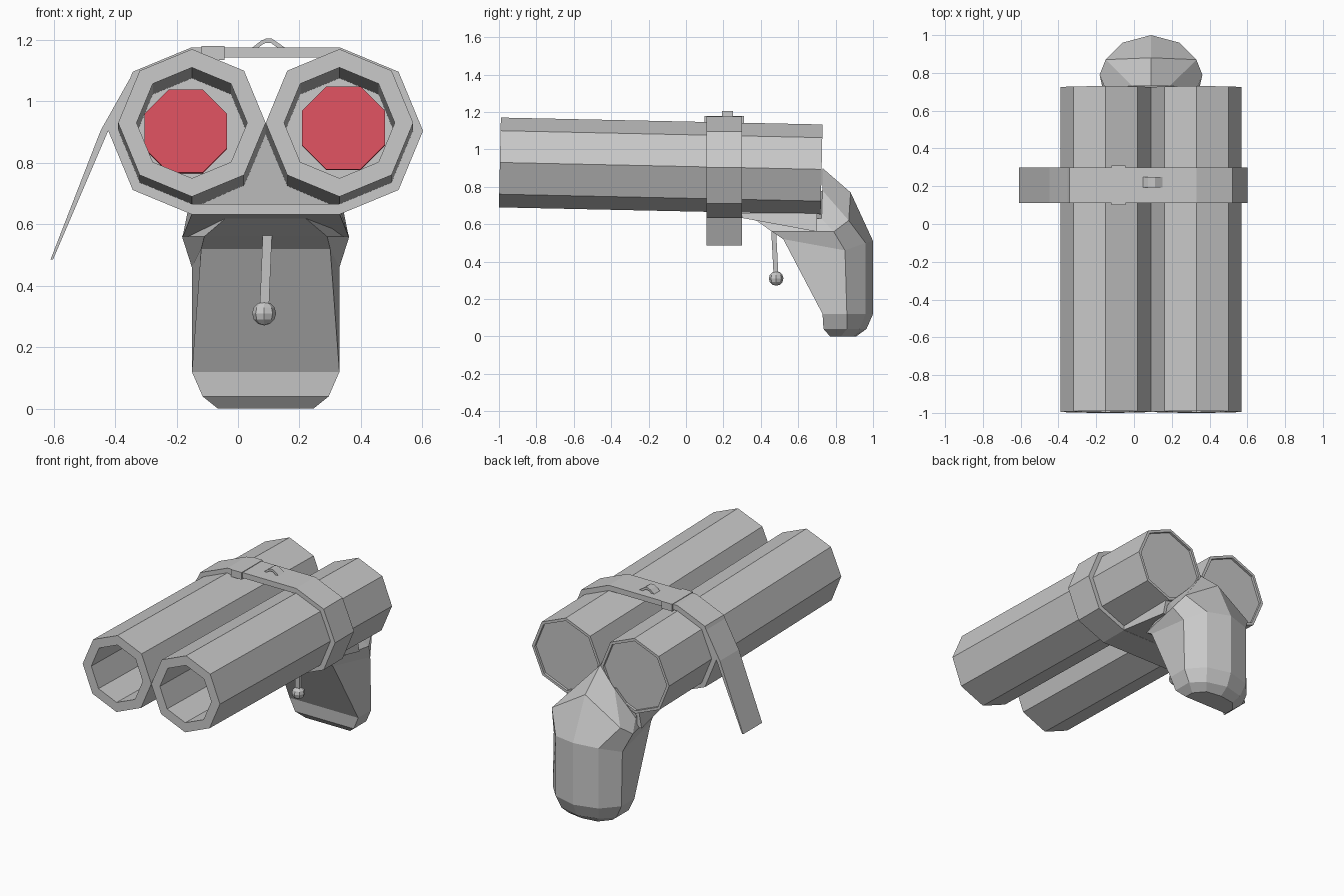
import bpy, bmesh, math
from mathutils import Vector, Matrix

if "Cube" in bpy.data.objects:
    bpy.data.objects.remove(bpy.data.objects["Cube"])


def material(name, rgb):
    m = bpy.data.materials.new(name)
    m.diffuse_color = (*rgb, 1)
    m.use_nodes = True
    m.node_tree.nodes["Principled BSDF"].inputs["Base Color"].default_value = m.diffuse_color
    return m


GREY = material("grey metal", (0.58, 0.58, 0.58))
RED = material("red warhead", (0.75, 0.085, 0.12))
CX = 0.09          # middle of the weapon in x
SLOPE = 0.0215     # barrels drop slightly towards the back


def finish(name, bm, mat):
    bmesh.ops.recalc_face_normals(bm, faces=bm.faces)
    me = bpy.data.meshes.new(name)
    bm.to_mesh(me)
    bm.free()
    me.materials.append(mat)
    ob = bpy.data.objects.new(name, me)
    bpy.context.collection.objects.link(ob)
    return ob


def loft(name, rings, mat):
    """Skin equal-length closed rings and cap both ends."""
    bm = bmesh.new()
    vs = [[bm.verts.new(p) for p in ring] for ring in rings]
    n = len(vs[0])
    for a, b in zip(vs, vs[1:]):
        for i in range(n):
            j = (i + 1) % n
            bm.faces.new((a[i], a[j], b[j], b[i]))
    bm.faces.new(vs[0])
    bm.faces.new(vs[-1])
    return finish(name, bm, mat)


def axis_ring(cx, r, y, turn=0.0, dz=0.0):
    """Octagon square to the sloping barrel axis."""
    pts = []
    for i in range(8):
        a = math.radians(45 * i + turn)
        z = r * math.sin(a)
        pts.append((cx + r * math.cos(a), y + 0.005 - SLOPE * z * -1,
                    0.93 - SLOPE * (y + 1) + z + dz))
    return pts


def ribbon(name, outer, inner, y0, y1, closed):
    """Flat band: outer and inner xz paths extruded along y."""
    bm = bmesh.new()
    rows = [[bm.verts.new((x, y, z)) for x, z in path]
            for path, y in ((outer, y0), (outer, y1), (inner, y1), (inner, y0))]
    n = len(outer)
    for i in range(n if closed else n - 1):
        j = (i + 1) % n
        for k in range(4):
            a, b = rows[k], rows[(k + 1) % 4]
            bm.faces.new((a[i], a[j], b[j], b[i]))
    if not closed:
        bm.faces.new([r[0] for r in rows])
        bm.faces.new([r[-1] for r in rows])
    return finish(name, bm, GREY)


# Two hollow octagonal barrels, each with a warhead deep inside
for side, cx, rx, dz in (("left", -0.15, -0.17, 0.005), ("right", 0.33, 0.343, 0.015)):
    profile = [(0.222, 0.705), (0.222, 0.72), (0.24, 0.72), (0.24, -1.0),
               (0.18, -1.0), (0.18, 0.6)]
    loft(side + "_barrel", [axis_ring(cx, r, y) for r, y in profile], GREY)
    loft(side + "_warhead", [axis_ring(rx, 0.146, y, 22.5, dz) for y in (0.45, 0.59)], RED)

# Strap wrapped around both barrels
BZ = 0.904


def wrap(r):
    pts = []
    for i in range(-2, 3):
        a = math.radians(45 * i)
        pts.append((0.33 + r * math.cos(a), BZ + r * math.sin(a)))
    for i in range(2, 7):
        a = math.radians(45 * i)
        pts.append((-0.15 + r * math.cos(a), BZ + r * math.sin(a)))
    return pts


ribbon("strap", wrap(0.272), wrap(0.238), 0.11, 0.30, True)

# Loose strap end hanging off the left
ribbon("strap_tail", [(-0.34, 1.095), (-0.447, 0.905), (-0.61, 0.485)],
       [(-0.325, 1.085), (-0.424, 0.90), (-0.602, 0.485)], 0.11, 0.30, False)

# Buckle block and small raised prong
bm = bmesh.new()
bmesh.ops.create_cube(bm, size=1, matrix=Matrix.Translation((-0.082, 0.205, 1.157))
                      @ Matrix.Diagonal((0.075, 0.21, 0.045, 1)))
finish("buckle", bm, GREY)
ribbon("buckle_prong",
       [(0.04, 1.17), (0.075, 1.197), (0.09, 1.204), (0.11, 1.204), (0.16, 1.17)],
       [(0.06, 1.17), (0.08, 1.185), (0.09, 1.19), (0.107, 1.19), (0.135, 1.17)],
       0.192, 0.25, False)

# Pistol grip: each ring is front, side, rear corner (x, y, z) and rear middle (y, z)
GRIP = [
    ((0.155, 0.77, 0.0), (0.155, 0.83, 0.0), (0.10, 0.895, 0.0), (0.91, 0.0)),
    ((0.205, 0.735, 0.04), (0.205, 0.86, 0.04), (0.13, 0.93, 0.04), (0.965, 0.04)),
    ((0.24, 0.73, 0.12), (0.24, 0.86, 0.12), (0.15, 0.96, 0.12), (1.0, 0.12)),
    ((0.21, 0.52, 0.52), (0.24, 0.85, 0.46), (0.15, 0.96, 0.50), (1.0, 0.51)),
    ((0.20, 0.46, 0.56), (0.272, 0.79, 0.56), (0.24, 0.87, 0.62), (0.88, 0.77)),
    ((0.10, 0.34, 0.645), (0.245, 0.725, 0.63), (0.10, 0.73, 0.78), (0.73, 0.90)),
]


def grip_ring(front, side, corner, rear):
    half = [front, side, corner]
    right = [(CX + x, y, z) for x, y, z in half]
    left = [(CX - x, y, z) for x, y, z in reversed(half)]
    return right + [(CX, *rear)] + left


loft("grip", [grip_ring(*g) for g in GRIP], GREY)

# Saddle plate under the barrels, carrying the grip forward to the strap
loft("grip_saddle", [
    [(CX - 0.24, 0.29, 0.66), (CX + 0.24, 0.29, 0.66), (CX + 0.24, 0.29, 0.635), (CX - 0.24, 0.29, 0.635)],
    [(CX - 0.25, 0.70, 0.66), (CX + 0.25, 0.70, 0.66), (CX + 0.27, 0.70, 0.56), (CX - 0.27, 0.70, 0.56)],
], GREY)

# Trigger lever with a ball end
top, end = Vector((0.096, 0.468, 0.58)), Vector((0.085, 0.482, 0.31))
loft("trigger_lever", [[p + Vector((sx * 0.015, sy * 0.013, 0))
                        for sx, sy in ((-1, -1), (1, -1), (1, 1), (-1, 1))]
                       for p in (top, end)], GREY)
bm = bmesh.new()
bmesh.ops.create_uvsphere(bm, u_segments=8, v_segments=6, radius=0.039,
                          matrix=Matrix.Translation(end))
finish("trigger_ball", bm, GREY)
